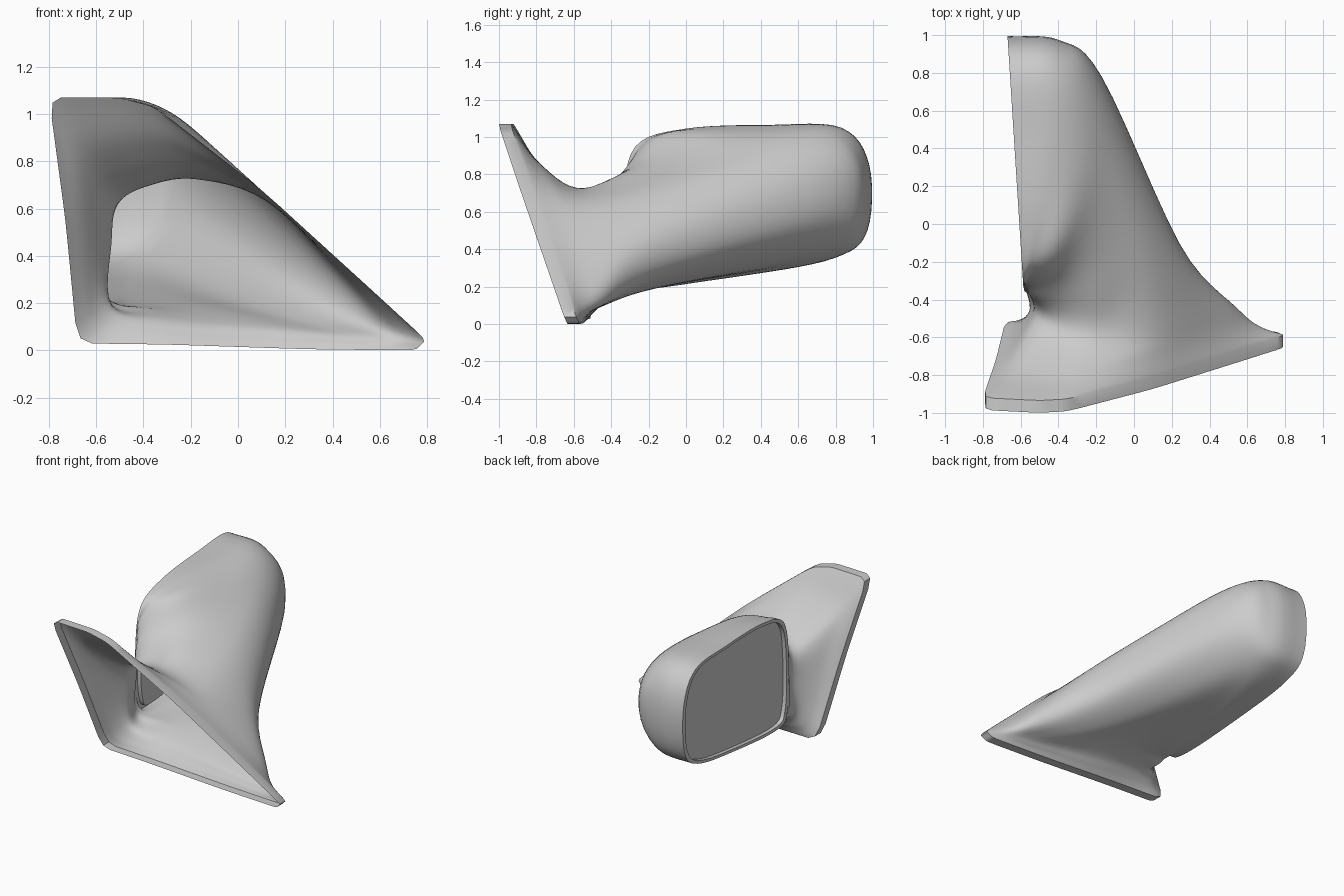
import bpy
from mathutils import Vector

if "Cube" in bpy.data.objects:
    bpy.data.objects.remove(bpy.data.objects["Cube"], do_unlink=True)

RING_STEPS = 6
RAIL_STEPS = 6

grey = bpy.data.materials.new("plain_grey")
grey.use_nodes = True
colour = (0.6, 0.6, 0.6, 1)
grey.diffuse_color = colour
shader = next(n for n in grey.node_tree.nodes if n.type == "BSDF_PRINCIPLED")
shader.inputs["Base Color"].default_value = colour
shader.inputs["Roughness"].default_value = 0.6


def spline(a, b, c, d, t):
    """Smooth curve from b to c."""
    return 0.5 * (2 * b + (c - a) * t + (2 * a - 5 * b + 4 * c - d) * t ** 2
                  + (3 * b - a - 3 * c + d) * t ** 3)


def smooth_ring(points):
    n = len(points)
    return [spline(points[i - 1], points[i], points[(i + 1) % n], points[(i + 2) % n], s / RING_STEPS)
            for i in range(n) for s in range(RING_STEPS)]


def straight_ring(points):
    """Straight sides with slightly rounded corners."""
    n = len(points)
    ring = [points[i].lerp(points[(i + 1) % n], s / RING_STEPS)
            for i in range(n) for s in range(RING_STEPS)]
    return [ring[i - 1] / 4 + p / 2 + ring[(i + 1) % len(ring)] / 4 for i, p in enumerate(ring)]


def smooth_rail(points):
    ext = [2 * points[0] - points[1]] + points + [2 * points[-1] - points[-2]]
    rail = [spline(*ext[i:i + 4], s / RAIL_STEPS)
            for i in range(len(points) - 1) for s in range(RAIL_STEPS)]
    return rail + [points[-1]]


def make_object(name, verts, faces):
    mesh = bpy.data.meshes.new(name)
    mesh.from_pydata(verts, [], faces)
    mesh.materials.append(grey)
    obj = bpy.data.objects.new(name, mesh)
    bpy.context.collection.objects.link(obj)
    return obj


def shade(obj):
    bpy.ops.object.select_all(action="DESELECT")
    obj.select_set(True)
    bpy.context.view_layer.objects.active = obj
    bpy.ops.object.shade_smooth_by_angle(angle=0.7)


# Every ring starts at the upper front corner, runs back along the top,
# down the rounded end, forward underneath and up the front edge.

# Mirror opening, on a slightly turned upright plane (y, z)
opening = [Vector((-0.607 - 0.063 * y, y, z)) for y, z in (
    (-.27, .95), (0, 1.045), (.45, 1.065), (.83, 1.05), (.98, .85), (.97, .5),
    (.8, .355), (.35, .265), (-.2, .205), (-.32, .3), (-.335, .65))]

# Rounded shoulder of the housing
shoulder = [Vector(p) for p in (
    (-.56, -.29, .88), (-.4, -.13, 1), (-.25, .2, .97), (-.21, .6, .945),
    (-.18, .77, .8), (-.18, .75, .55), (-.3, .6, .35), (-.4, .2, .25),
    (-.48, -.23, .19), (-.575, -.34, .27), (-.57, -.35, .6))]

# Tapering waist
waist = [Vector(p) for p in (
    (-.54, -.37, .75), (-.38, -.35, .8), (-.17, -.3, .8), (.03, -.05, .74),
    (.22, -.1, .5), (.22, -.11, .3), (.05, -.15, .2), (-.15, -.2, .19),
    (-.35, -.3, .175), (-.55, -.37, .21), (-.548, -.37, .53))]

# Narrow neck
neck = [Vector(p) for p in (
    (-.51, -.5, .62), (-.37, -.56, .7), (-.18, -.58, .725), (.12, -.51, .635),
    (.42, -.43, .34), (.55, -.45, .13), (.42, -.46, .09), (.1, -.44, .11),
    (-.3, -.42, .13), (-.535, -.46, .18), (-.54, -.46, .45))]

# Triangular mounting edge, on a leaning plane (x, z)
mount = [Vector((x, -0.575 - 0.05 * (x + 0.67) - 0.4 * (z - 0.03), z)) for x, z in (
    (-.8, 1.07), (-.5, 1.07), (-.35, 1.03), (.1, .68), (.55, .27), (.795, .045),
    (.75, 0), (.3, .005), (-.3, .025), (-.68, .03), (-.73, .55))]

# Extra ring keeps the housing wall running straight in from the opening
wall = []
for o, s in zip(opening, shoulder):
    d = s - o
    wall.append(o + Vector((0.55 * d.x, 0.1 * d.y, 0.1 * d.z)))

opening_ring, wall_ring, shoulder_ring, waist_ring, neck_ring = [
    smooth_ring(r) for r in (opening, wall, shoulder, waist, neck)]
mount_ring = straight_ring(mount)
flange_ring = [p + Vector((0, 0.065, 0)) for p in mount_ring]

# Flare: the neck spreads out flat towards the mounting edge
flare_ring = [n.lerp(f, 0.5) + Vector((0, -0.08, -0.03)) * (f - n).length
              for n, f in zip(neck_ring, flange_ring)]

# Narrow rim around the opening, then a step down to the glass
centre = sum(opening_ring, Vector()) / len(opening_ring)
rim_ring = [centre + (p - centre) * 0.95 for p in opening_ring]
recess_ring = [p + Vector((0.028, 0, 0)) for p in rim_ring]

# Housing skin: smooth rails from the opening to the flat mounting edge
curves = zip(opening_ring, wall_ring, shoulder_ring, waist_ring, neck_ring, flare_ring, flange_ring)
rails = [[recess, rim] + smooth_rail(list(points)) + [edge]
         for recess, rim, points, edge in zip(recess_ring, rim_ring, curves, mount_ring)]
columns, rows = len(rails), len(rails[0])
verts = [p for rail in rails for p in rail]
faces = []
for c in range(columns):
    here, there = c * rows, (c + 1) % columns * rows
    for r in range(rows - 1):
        faces.append((here + r, here + r + 1, there + r + 1, there + r))
shade(make_object("mirror_housing", verts, faces))

# Mirror glass, recessed into the opening
make_object("mirror_glass", recess_ring, [tuple(range(columns))])
